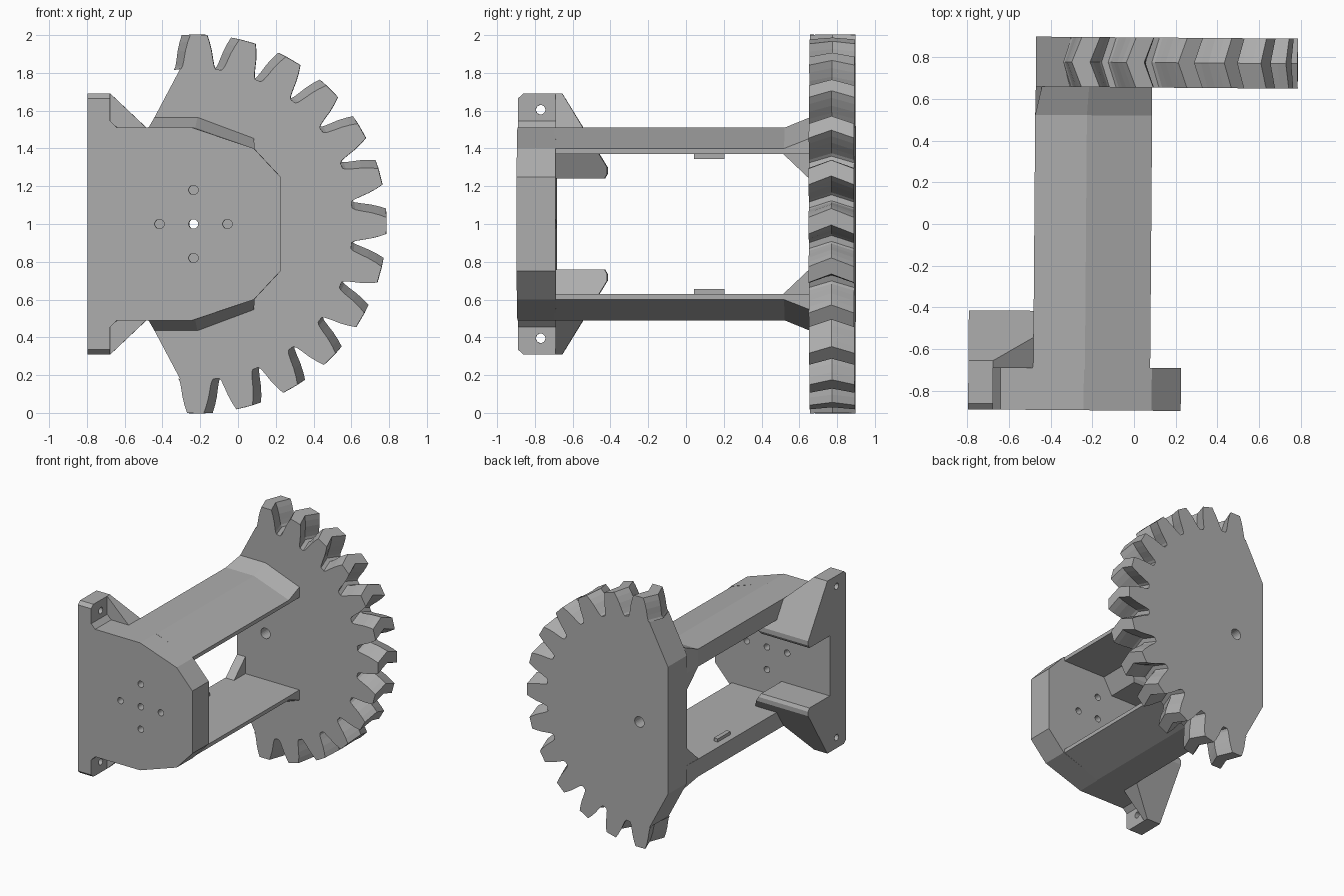
import bpy, bmesh, math
from mathutils import Matrix

if "Cube" in bpy.data.objects:
    bpy.data.objects.remove(bpy.data.objects["Cube"])

grey = bpy.data.materials.new("grey plastic")
grey.diffuse_color = (0.42, 0.42, 0.42, 1)
grey.use_nodes = True
grey.node_tree.nodes["Principled BSDF"].inputs["Base Color"].default_value = grey.diffuse_color
TURN = Matrix.Rotation(math.radians(-0.45), 4, 'Z')
CX = -0.222  # axis of the gear and of the hole pattern


def loft(name, loops):
    """Skin a series of equal-length point loops and cap both ends."""
    bm = bmesh.new()
    rings = [[bm.verts.new(p) for p in loop] for loop in loops]
    n = len(rings[0])
    for a, b in zip(rings, rings[1:]):
        for i in range(n):
            j = (i + 1) % n
            bm.faces.new((a[i], a[j], b[j], b[i]))
    bm.faces.new(rings[0])
    bm.faces.new(rings[-1])
    bmesh.ops.recalc_face_normals(bm, faces=bm.faces)
    me = bpy.data.meshes.new(name)
    bm.to_mesh(me)
    bm.free()
    me.transform(TURN)
    me.materials.append(grey)
    ob = bpy.data.objects.new(name, me)
    bpy.context.collection.objects.link(ob)
    return ob


def along_y(name, pts, y0, y1):
    return loft(name, [[(x, y, z) for x, z in pts] for y in (y0, y1)])


def along_x(name, pts, x0, x1):
    return loft(name, [[(x, y, z) for y, z in pts] for x in (x0, x1)])


def circle(u, v, r, n=24):
    return [(u + r * math.cos(2 * math.pi * i / n), v + r * math.sin(2 * math.pi * i / n))
            for i in range(n)]


def cut(ob, cutter, op='DIFFERENCE'):
    cutter.hide_render = True
    cutter.hide_viewport = True
    mod = ob.modifiers.new("cut", 'BOOLEAN')
    mod.operation = op
    mod.solver = 'EXACT'
    mod.object = cutter


# Herringbone gear sector: 13 of 24 teeth, flat-sided at the left
FLANK = [(0.825, 6.4), (0.84, 5.7), (0.875, 5.0), (0.92, 4.3), (0.965, 3.4), (1.003, 2.5)]


def gear_outline(y, twist):
    pts = [(-0.476, y, 0.49), (-0.312, y, 0.18)]
    for k in range(-6, 7):
        prof = [(r, -a) for r, a in FLANK] + [(r, a) for r, a in reversed(FLANK)]
        for r, a in prof:
            t = math.radians(15 * k + a + twist)
            pts.append((CX + r * math.cos(t), y, 1 + r * math.sin(t)))
    return pts + [(-0.312, y, 1.82), (-0.476, y, 1.51)]


gear = loft("gear_sector", [gear_outline(0.655, -0.5), gear_outline(0.775, 2.2),
                            gear_outline(0.895, -0.5)])
cut(gear, along_y("gear_bore_cutter", circle(CX, 1, 0.042), 0.6, 1.0))

# Front plate with five holes
half = [(-0.789, 1.51), (-0.235, 1.51), (0.091, 1.40), (0.231, 1.25)]
plate = along_y("front_plate", half + [(x, 2 - z) for x, z in reversed(half)], -0.895, -0.69)
for i, (dx, dz) in enumerate([(0, 0), (0.18, 0), (-0.18, 0), (0, 0.18), (0, -0.18)]):
    cut(plate, along_y(f"plate_hole_cutter_{i}", circle(CX - 0.007 + dx, 1 + dz, 0.025), -1.0, -0.6))

# Parts repeated above and below the axis
for side, s in (("upper", 1), ("lower", -1)):
    def m(pts):
        return [(u, 1 + s * (v - 1)) for u, v in pts]

    # arm, flaring outwards where it meets the gear
    body = m([(-0.478, 1.37), (-0.478, 1.51), (-0.23, 1.51), (0.083, 1.40), (0.083, 1.37)])
    flare = m([(-0.476, 1.37), (-0.446, 1.567), (-0.22, 1.567), (0.08, 1.455), (0.08, 1.37)])
    loft(side + "_arm", [[(x, y, z) for x, z in sec]
                         for sec, y in ((body, -0.70), (body, 0.52), (flare, 0.66))])

    # mounting tab with chamfered top edge and a screw hole
    tab = along_x(side + "_tab", m([(-0.895, 1.50), (-0.895, 1.665), (-0.867, 1.69),
                                    (-0.69, 1.69), (-0.69, 1.50)]), -0.789, -0.67)
    bore = m([(-0.775, 1.605)])[0]
    cut(tab, along_x(side + "_tab_hole_cutter", circle(*bore, 0.025), -0.9, -0.6))
    along_y(side + "_tab_fillet", m([(-0.68, 1.50), (-0.67, 1.545), (-0.634, 1.51), (-0.634, 1.50)]),
            -0.895, -0.69)

    # gusset behind the tab, sloping towards the arm
    gusset = along_x(side + "_gusset", m([(-0.695, 1.24), (-0.695, 1.69), (-0.66, 1.69), (-0.42, 1.30),
                                          (-0.42, 1.265), (-0.435, 1.24)]), -0.789, -0.25)
    cut(gusset, along_y(side + "_gusset_limit",
                        m([(-0.9, 1.1), (-0.9, 1.8), (-0.67, 1.8), (-0.67, 1.69), (-0.475, 1.505),
                           (-0.27, 1.40), (-0.36, 1.24), (-0.36, 1.1)]), -0.8, -0.3), 'INTERSECT')

    # small rib at the gear and locating bar inside the arm
    along_x(side + "_rib", m([(0.51, 1.372), (0.66, 1.372), (0.66, 1.23)]), -0.475, -0.40)
    along_x(side + "_bar", m([(0.04, 1.375), (0.20, 1.375), (0.20, 1.345), (0.04, 1.345)]),
            -0.425, -0.39)
